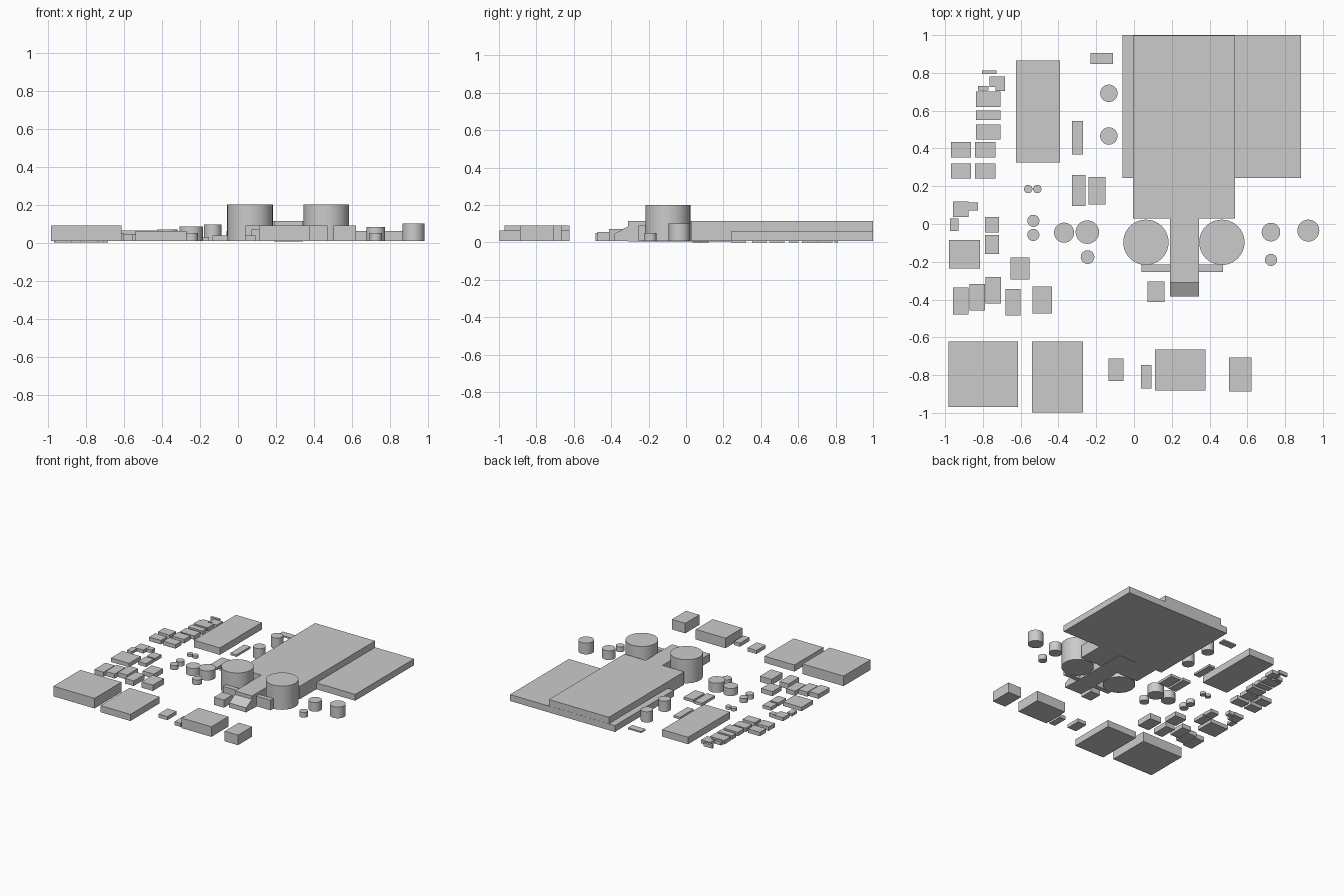
import bpy, bmesh, math

FLOOR = 0.008


def prism(name, profile, x0, x1):
    """Extrude a (y, z) side profile along x."""
    bm = bmesh.new()
    face = bm.faces.new([bm.verts.new((x0, y, z)) for y, z in profile])
    ext = bmesh.ops.extrude_face_region(bm, geom=[face])
    moved = [v for v in ext["geom"] if isinstance(v, bmesh.types.BMVert)]
    bmesh.ops.translate(bm, verts=moved, vec=(x1 - x0, 0, 0))
    bmesh.ops.recalc_face_normals(bm, faces=bm.faces)
    mesh = bpy.data.meshes.new(name)
    bm.to_mesh(mesh)
    bm.free()
    ob = bpy.data.objects.new(name, mesh)
    bpy.context.collection.objects.link(ob)
    return ob


def box(name, x0, x1, y0, y1, top, bottom=FLOOR):
    return prism(name, [(y0, bottom), (y1, bottom), (y1, top), (y0, top)], x0, x1)


def tank(name, x, y, r, top):
    bpy.ops.mesh.primitive_cylinder_add(
        vertices=40, radius=r, depth=top - FLOOR, location=(x, y, (top + FLOOR) / 2))
    ob = bpy.context.object
    ob.name = name
    bpy.ops.object.shade_smooth_by_angle(angle=math.radians(40))


# Main hall: low wide slab, taller block and central gallery with sloped nose
box("hall_base", -0.06, 0.885, 0.243, 1.0, 0.06)
box("hall_block", -0.005, 0.535, 0.03, 0.999, 0.113)
box("gallery", 0.19, 0.343, -0.31, 0.24, 0.113, 0.005)
prism("gallery_nose", [(-0.385, FLOOR), (-0.31, FLOOR), (-0.31, 0.085), (-0.385, 0.045)], 0.19, 0.343)
box("cross_wing", 0.04, 0.47, -0.253, -0.215, 0.09)
box("gatehouse", 0.072, 0.162, -0.412, -0.305, 0.07)

# Two large drums beside the gallery
for x in (0.063, 0.465):
    tank("large_drum", x, -0.097, 0.12, 0.2)

# Small round tanks: x, y, radius, top
for t in [(-0.37, -0.046, 0.053, 0.07), (-0.247, -0.043, 0.062, 0.085),
          (-0.246, -0.175, 0.036, 0.05), (-0.533, 0.017, 0.032, 0.045),
          (-0.533, -0.058, 0.032, 0.045), (-0.56, 0.185, 0.022, 0.03),
          (-0.512, 0.185, 0.022, 0.03), (-0.133, 0.692, 0.046, 0.095),
          (-0.133, 0.466, 0.046, 0.095), (0.725, -0.043, 0.049, 0.083),
          (0.725, -0.19, 0.032, 0.05), (0.923, -0.035, 0.058, 0.1)]:
    tank("small_tank", *t)

# Front row of buildings
for b in [(-0.983, -0.613, -0.97, -0.623, 0.09), (-0.54, -0.27, -0.998, -0.623, 0.062),
          (-0.135, -0.055, -0.83, -0.713, 0.037), (0.037, 0.092, -0.87, -0.747, 0.037),
          (0.11, 0.378, -0.882, -0.665, 0.09), (0.502, 0.622, -0.888, -0.707, 0.09)]:
    box("front_building", *b)

# Buildings left of the hall
for b in [(-0.625, -0.392, 0.326, 0.866, 0.065), (-0.23, -0.11, 0.848, 0.905, 0.02),
          (-0.327, -0.27, 0.368, 0.546, 0.025), (-0.327, -0.256, 0.094, 0.26, 0.03),
          (-0.24, -0.152, 0.102, 0.248, 0.03)]:
    box("side_building", *b)

# Sheds in the left rear columns, sitting slightly lower
for y0, y1 in [(0.62, 0.702), (0.55, 0.602), (0.447, 0.527)]:
    box("rear_shed", -0.836, -0.707, y0, y1, 0.032, 0)
for x0, x1 in [(-0.969, -0.863), (-0.842, -0.732)]:
    for y0, y1 in [(0.353, 0.434), (0.24, 0.32)]:
        box("rear_shed", x0, x1, y0, y1, 0.032, 0)
for b in [(-0.805, -0.727, 0.793, 0.813), (-0.764, -0.684, 0.725, 0.782),
          (-0.827, -0.769, 0.708, 0.73), (-0.732, -0.684, 0.703, 0.73),
          (-0.959, -0.877, 0.036, 0.12), (-0.875, -0.827, 0.072, 0.115)]:
    box("rear_hut", *b, 0.028, 0)

# Yard buildings at the left centre
for b in [(-0.975, -0.93, -0.038, 0.03, 0.03), (-0.79, -0.716, -0.045, 0.036, 0.035),
          (-0.79, -0.716, -0.16, -0.058, 0.035), (-0.98, -0.816, -0.235, -0.085, 0.04),
          (-0.653, -0.552, -0.293, -0.177, 0.045), (-0.959, -0.875, -0.478, -0.335, 0.045),
          (-0.87, -0.79, -0.457, -0.318, 0.045), (-0.785, -0.705, -0.42, -0.28, 0.045),
          (-0.68, -0.6, -0.485, -0.345, 0.05), (-0.538, -0.435, -0.473, -0.33, 0.055)]:
    box("yard_building", *b)
